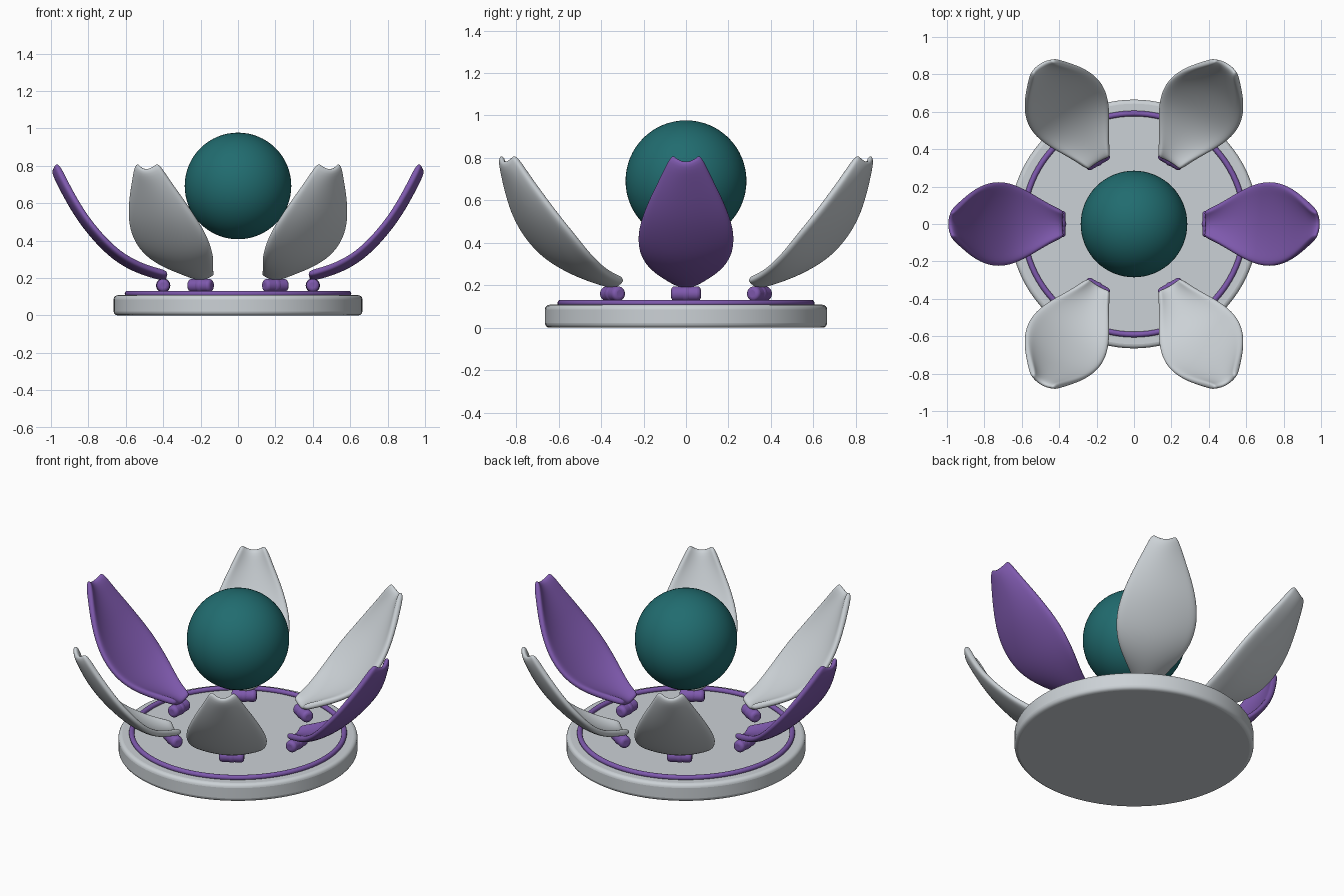
import bpy, bmesh, math
from mathutils import Matrix, Vector

if "Cube" in bpy.data.objects:
    bpy.data.objects.remove(bpy.data.objects["Cube"])


def material(name, rgb):
    m = bpy.data.materials.new(name)
    m.diffuse_color = (*rgb, 1)
    m.use_nodes = True
    m.node_tree.nodes["Principled BSDF"].inputs["Base Color"].default_value = m.diffuse_color
    return m


GREY = material("pale_grey", (0.60, 0.64, 0.67))
PURPLE = material("purple", (0.21, 0.10, 0.42))
TEAL = material("teal", (0.015, 0.15, 0.16))


def finish(obj, name, mat, angle=40):
    obj.name = name
    obj.data.materials.append(mat)
    bpy.ops.object.select_all(action='DESELECT')
    obj.select_set(True)
    bpy.context.view_layer.objects.active = obj
    bpy.ops.object.shade_smooth_by_angle(angle=math.radians(angle))
    return obj


def bevel(obj, width):
    b = obj.modifiers.new("bevel", 'BEVEL')
    b.width, b.segments, b.limit_method = width, 4, 'ANGLE'


# Round base plate
bpy.ops.mesh.primitive_cylinder_add(vertices=96, radius=0.665, depth=0.108, location=(0, 0, 0.054))
base = bpy.context.object
finish(base, "base_plate", GREY)
bevel(base, 0.022)

# Trim ring lying on the plate
bpy.ops.mesh.primitive_torus_add(major_radius=0.591, minor_radius=0.015, major_segments=96,
                                 minor_segments=12, location=(0, 0, 0.116))
finish(bpy.context.object, "trim_ring", PURPLE, 60)

# Floating orb
bpy.ops.mesh.primitive_uv_sphere_add(segments=64, ring_count=32, radius=0.285, location=(0, 0, 0.692))
finish(bpy.context.object, "orb", TEAL, 60)

# Petal midline: radius, height, half width
PETAL = [(0.378, 0.208, 0.067), (0.44, 0.222, 0.095), (0.52, 0.247, 0.143), (0.60, 0.285, 0.190),
         (0.68, 0.342, 0.222), (0.76, 0.425, 0.230), (0.835, 0.52, 0.205), (0.895, 0.62, 0.162),
         (0.945, 0.715, 0.112), (0.99, 0.812, 0.066)]
CUP, COLS = 0.032, 8


def petal_mesh():
    bm = bmesh.new()
    rows = []
    last = len(PETAL) - 1
    for i, (r, z, w) in enumerate(PETAL):
        a, b = PETAL[max(i - 1, 0)], PETAL[min(i + 1, last)]
        along = Vector((b[0] - a[0], 0, b[1] - a[1])).normalized()
        inward = Vector((-along.z, 0, along.x))
        row = []
        for j in range(COLS + 1):
            t = 2 * j / COLS - 1
            p = Vector((r, w * t, z)) + inward * CUP * (t * t - 0.3)
            # shallow notch in the middle of the tip
            if i == last:
                p -= along * 0.026 * (1 - t * t)
            row.append(bm.verts.new(p))
        rows.append(row)
    for lo, hi in zip(rows, rows[1:]):
        for j in range(COLS):
            bm.faces.new((lo[j], hi[j], hi[j + 1], lo[j + 1]))
    bmesh.ops.recalc_face_normals(bm, faces=bm.faces)
    me = bpy.data.meshes.new("petal")
    bm.to_mesh(me)
    bm.free()
    return me


for k in range(6):
    turn = Matrix.Rotation(k * math.pi / 3, 4, 'Z')

    # Cupped petal, one opposite pair in purple
    petal = bpy.data.objects.new("petal", petal_mesh())
    bpy.context.collection.objects.link(petal)
    s = petal.modifiers.new("thickness", 'SOLIDIFY')
    s.thickness, s.offset = 0.036, 0
    sub = petal.modifiers.new("smooth", 'SUBSURF')
    sub.levels = sub.render_levels = 2
    petal.matrix_world = turn
    finish(petal, f"petal_{k + 1}", PURPLE if k % 3 == 0 else GREY, 80)

    # Hinge pin across the petal root
    bpy.ops.mesh.primitive_cylinder_add(vertices=32, radius=0.035, depth=0.14)
    pin = bpy.context.object
    pin.matrix_world = turn @ Matrix.Translation((0.4, 0, 0.16)) @ Matrix.Rotation(math.pi / 2, 4, 'X')
    finish(pin, f"hinge_pin_{k + 1}", PURPLE)
    bevel(pin, 0.018)

    # Hinge knuckle at the middle of the pin
    bpy.ops.mesh.primitive_uv_sphere_add(segments=24, ring_count=16, radius=0.038)
    knuckle = bpy.context.object
    knuckle.matrix_world = turn @ Matrix.Translation((0.4, 0, 0.16))
    finish(knuckle, f"hinge_knuckle_{k + 1}", PURPLE, 60)
